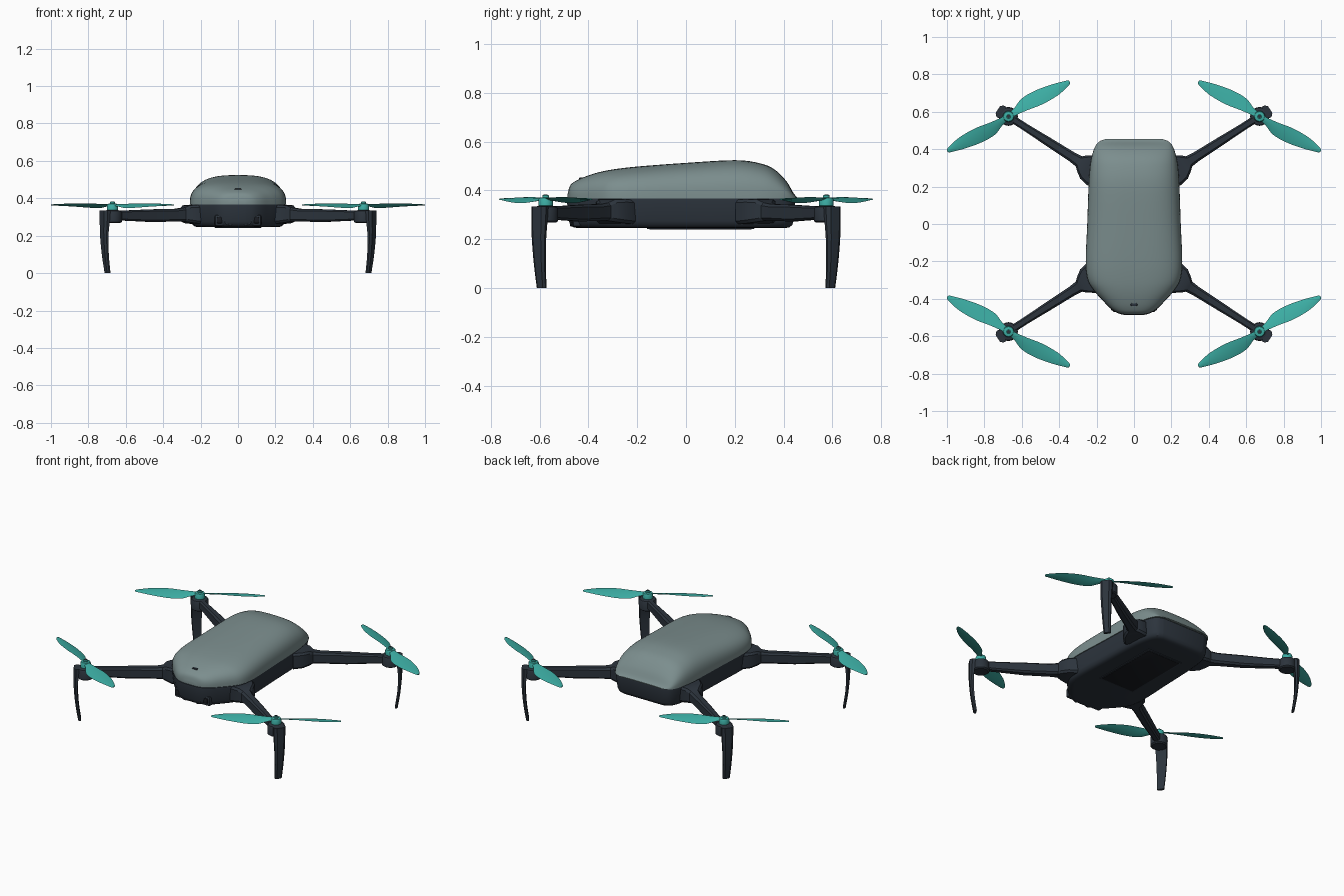
import bpy, bmesh, math
from mathutils import Vector

if "Cube" in bpy.data.objects:
    bpy.data.objects.remove(bpy.data.objects["Cube"])


def material(name, rgb):
    m = bpy.data.materials.new(name)
    m.diffuse_color = (*rgb, 1)
    m.use_nodes = True
    m.node_tree.nodes["Principled BSDF"].inputs["Base Color"].default_value = m.diffuse_color
    return m


SHELL = material("shell_grey", (0.20, 0.27, 0.27))
DARK = material("dark_navy", (0.025, 0.034, 0.046))
BLACK = material("lens_black", (0.01, 0.012, 0.016))
TEAL = material("teal", (0.045, 0.42, 0.37))


def smooth_rows(rows, n):
    """Catmull-Rom interpolation through rows of numbers."""
    out = []
    for i in range(len(rows) - 1):
        a, b, c, d = (rows[max(i - 1, 0)], rows[i], rows[i + 1], rows[min(i + 2, len(rows) - 1)])
        for k in range(n):
            t = k / n
            out.append([0.5 * (2 * q + (r - p) * t + (2 * p - 5 * q + 4 * r - s) * t * t
                               + (3 * q - p - 3 * r + s) * t ** 3) for p, q, r, s in zip(a, b, c, d)])
    return out + [list(rows[-1])]


def finish(bm, name, mat, angle=35):
    bmesh.ops.recalc_face_normals(bm, faces=bm.faces)
    me = bpy.data.meshes.new(name)
    bm.to_mesh(me)
    bm.free()
    me.materials.append(mat)
    ob = bpy.data.objects.new(name, me)
    bpy.context.collection.objects.link(ob)
    bpy.ops.object.select_all(action='DESELECT')
    ob.select_set(True)
    bpy.context.view_layer.objects.active = ob
    bpy.ops.object.shade_smooth_by_angle(angle=math.radians(angle))
    return ob


def loft(name, rings, mat, angle=35):
    """Skin closed rings of points and cap both ends."""
    bm = bmesh.new()
    vs = [[bm.verts.new(p) for p in ring] for ring in rings]
    n = len(vs[0])
    for a, b in zip(vs, vs[1:]):
        for i in range(n):
            bm.faces.new((a[i], a[(i + 1) % n], b[(i + 1) % n], b[i]))
    bm.faces.new(vs[0])
    bm.faces.new(vs[-1])
    return finish(bm, name, mat, angle)


def box(name, centre, size, mat, bevel=0.008):
    bm = bmesh.new()
    bmesh.ops.create_cube(bm, size=1)
    for v in bm.verts:
        v.co = Vector([c + a * s for c, a, s in zip(centre, v.co, size)])
    bmesh.ops.bevel(bm, geom=bm.edges[:], offset=bevel, segments=2, profile=0.5, affect='EDGES')
    return finish(bm, name, mat)


def lathe(name, centre, profile, mat, axis='z', n=32):
    """Turn (radius, height) pairs about z, or about -y for lenses."""
    rings = []
    for r, h in profile:
        ring = []
        for k in range(n):
            a = 2 * math.pi * k / n
            u, v = r * math.cos(a), r * math.sin(a)
            ring.append(Vector(centre) + Vector((u, v, h) if axis == 'z' else (u, -h, v)))
        rings.append(ring)
    return loft(name, rings, mat)


# Body stations: y, half width, top height
stations = smooth_rows([(-.485, .04, .385), (-.475, .085, .42), (-.45, .125, .44), (-.41, .165, .458),
                        (-.36, .21, .474), (-.30, .246, .486), (-.2, .258, .498), (0, .25, .513),
                        (.2, .243, .524), (.3, .236, .512), (.36, .226, .488), (.41, .21, .44),
                        (.44, .187, .39), (.455, .15, .373)], 4)

# Upper shell: domed cross-sections along y
rings = []
for y, w, h in stations:
    ring = []
    for k in range(33):
        a = math.pi * k / 32
        c, s = math.cos(a), max(math.sin(a), 0)
        ring.append((math.copysign(abs(c) ** (2 / 2.8), c) * w, y, .368 + (h - .368) * s ** (2 / 2.8)))
    rings.append(ring)
loft("upper_shell", rings, SHELL, 40)

# Lower hull: plan outline stacked upward, rounded at the bottom edge
outline = [(w, y) for y, w, h in stations] + [(-w, y) for y, w, h in reversed(stations)]
loft("lower_hull", [[(x * (1 - i / .25), (y - .005) * (1 - i / .46), z) for x, y in outline]
                    for z, i in ((.246, .042), (.249, .027), (.258, .015), (.275, .009),
                                 (.355, .002), (.366, .003), (.370, .007))], DARK)

# Front camera block and twin lenses
box("camera_block", (0, -.435, .281), (.25, .06, .062), DARK, .012)
for s, side in ((-1, "left"), (1, "right")):
    lathe(f"lens_ring_{side}", (s * .044, -.455, .283),
          [(.031, 0), (.031, .017), (.028, .02), (.023, .02), (.021, .014)], DARK, 'y')
    lathe(f"lens_glass_{side}", (s * .044, -.455, .283), [(.022, 0), (.022, .014), (.012, .018)], BLACK, 'y')
    box(f"front_sensor_{side}", (s * .098, -.45, .283), (.03, .04, .035), BLACK, .006)
box("nose_button", (0, -.43, .447), (.035, .016, .012), DARK, .003)

# Underside battery hatch
box("belly_hatch", (0, .06, .246), (.25, .44, .008), DARK, .003)
box("belly_panel", (0, .06, .244), (.23, .42, .008), BLACK, .003)

# Blade: radius, bulged edge offset, straight edge offset, pitch slope
blade = smooth_rows([(.012, .016, -.014, .25), (.05, .024, -.015, .36), (.11, .048, -.022, .34),
                     (.19, .049, -.034, .27), (.28, .034, -.034, .2), (.345, .017, -.022, .14),
                     (.37, .009, -.013, .12), (.376, .002, -.006, .12)], 4)

for sx, side in ((-1, "left"), (1, "right")):
    for sy, end in ((-1, "front"), (1, "rear")):
        tag = f"{end}_{side}"
        hub = Vector((.671 * sx, .575 * sy, 0))
        root = Vector((.20 * sx, .275 * sy, 0))
        d = (hub - root).normalized()
        t = Vector((-d.y, d.x, 0))
        length = (hub - root).length

        # Folding arm with a flared shoulder: fraction, half width, bottom, top
        rings = []
        for f, w, z0, z1 in ((0, .085, .262, .362), (.10, .075, .266, .364), (.165, .05, .272, .362),
                             (.20, .032, .276, .35), (.28, .027, .276, .344), (.55, .024, .273, .341),
                             (.80, .02, .279, .336), (1, .02, .283, .334)):
            b = min(.012, w * .4)
            sec = [(-w + b, z0), (w - b, z0), (w, z0 + b), (w, z1 - b),
                   (w - b, z1), (-w + b, z1), (-w, z1 - b), (-w, z0 + b)]
            rings.append([root + d * f * length + t * u + Vector((0, 0, z)) for u, z in sec])
        loft(f"{end}_arm_{side}", rings, DARK, 30)

        # Motor can
        lathe(f"motor_{tag}", hub, [(.042, .268), (.05, .274), (.05, .325), (.046, .332), (.03, .337)], DARK)

        # Curved landing leg: height, outward shift, half width, half thickness
        rings = []
        for z, o, w, h in smooth_rows([(.334, .052, .036, .016), (.27, .054, .034, .014), (.20, .056, .031, .011),
                                       (.10, .049, .026, .009), (0, .034, .021, .008)], 4):
            sec = [(-w, -h), (w, -h), (w, h * .1), (w * .6, h), (-w * .6, h), (-w, h * .1)]
            rings.append([hub + d * (o + v) + t * u + Vector((0, 0, z)) for u, v in sec])
        loft(f"{end}_leg_{side}", rings, DARK, 30)

        # Propeller hub and two blades
        lathe(f"propeller_hub_{tag}", hub,
              [(.026, .334), (.03, .338), (.03, .362), (.026, .37), (.014, .372), (.014, .379), (.01, .382)], TEAL)
        lathe(f"propeller_bolt_{tag}", hub, [(.008, .378), (.008, .384)], DARK, n=12)
        for k in (-1, 1):
            e = Vector((-.867 * sx * k, .498 * sy * k, 0))
            q = Vector((.498 * sx * k, .867 * sy * k, 0))   # towards the bulged edge
            rings = []
            for r, hi, lo, slope in blade:
                ring = []
                for f, th in ((0, 0), (.25, .8), (.55, 1), (.85, .6), (1, 0), (.85, -.6), (.55, -1), (.25, -.8)):
                    off = lo + (hi - lo) * f
                    z = .364 - slope * off + .0035 * th
                    ring.append(hub + e * r + q * off + Vector((0, 0, z)))
                rings.append(ring)
            loft(f"blade_{tag}_{'outer' if k < 0 else 'inner'}", rings, TEAL, 50)
